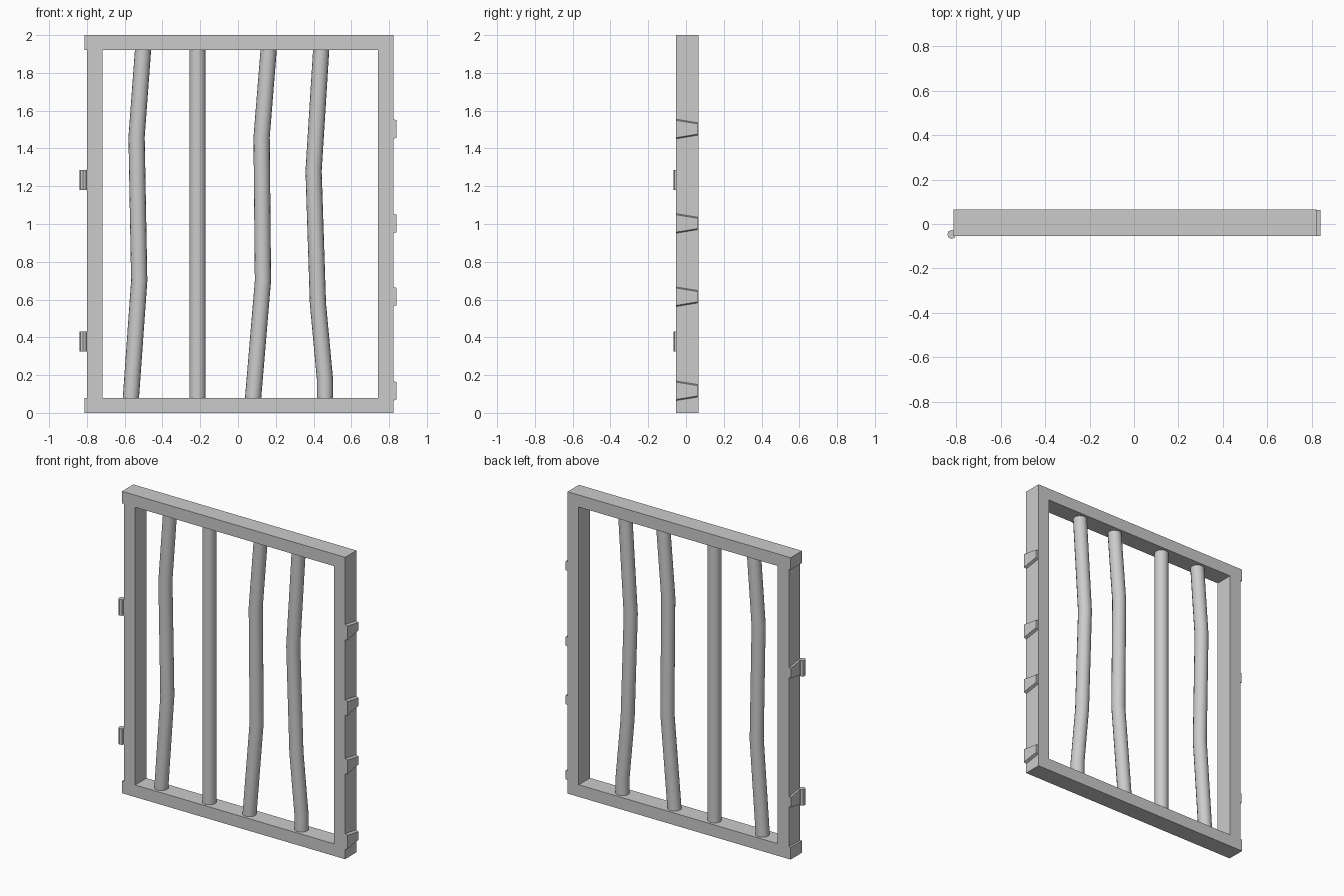
import bpy, bmesh, math
from mathutils import Vector

cube = bpy.data.objects.get("Cube")
if cube:
    bpy.data.objects.remove(cube, do_unlink=True)

grey = bpy.data.materials.new("iron grey")
grey.use_nodes = True
grey.diffuse_color = (0.6, 0.6, 0.6, 1)
grey.node_tree.nodes["Principled BSDF"].inputs["Base Color"].default_value = (0.6, 0.6, 0.6, 1)

FRONT, BACK = -0.053, 0.066
LEFT, RIGHT = -0.813, 0.822
RAIL = 0.08


def finish(name, bm):
    bmesh.ops.recalc_face_normals(bm, faces=bm.faces)
    mesh = bpy.data.meshes.new(name)
    bm.to_mesh(mesh)
    bm.free()
    mesh.materials.append(grey)
    obj = bpy.data.objects.new(name, mesh)
    bpy.context.collection.objects.link(obj)
    return obj


def box(name, x0, x1, z0, z1):
    bm = bmesh.new()
    bmesh.ops.create_cube(bm, size=1)
    for v in bm.verts:
        v.co = ((x0, x1)[v.co.x > 0], (FRONT, BACK)[v.co.y > 0], (z0, z1)[v.co.z > 0])
    return finish(name, bm)


def lug(name, x_base, x_out, z, bevel=0.0):
    """Plate on the side of the gate, taller at the front than at the back."""
    bm = bmesh.new()
    bmesh.ops.create_cube(bm, size=1)
    for v in bm.verts:
        outer, rear = v.co.x > 0, v.co.y > 0
        half = (0.033 if rear else 0.052) - (bevel if outer else 0)
        v.co = (x_out if outer else x_base, BACK - 0.004 if rear else FRONT,
                z + math.copysign(half, v.co.z))
    return finish(name, bm)


def tube(name, path, y, radius, sides, smooth=True):
    """Round bar through (x, z) points, with level rings mitred at each bend."""
    bm = bmesh.new()
    rings = []
    for x, z in path:
        rings.append([bm.verts.new((x + radius * math.cos(a), y + radius * math.sin(a), z))
                      for a in (math.tau * i / sides for i in range(sides))])
    for low, high in zip(rings, rings[1:]):
        for i in range(sides):
            j = (i + 1) % sides
            bm.faces.new((low[i], low[j], high[j], high[i]))
    bm.faces.new(rings[0])
    bm.faces.new(rings[-1])
    obj = finish(name, bm)
    if smooth:
        for p in obj.data.polygons:
            p.use_smooth = len(p.vertices) == 4
    return obj


# Frame: full-width rails, stiles between them
box("top_rail", LEFT, RIGHT, 2 - RAIL, 2)
box("bottom_rail", LEFT, RIGHT, 0, RAIL)
box("hinge_stile", -0.8, -0.717, RAIL, 2 - RAIL)
box("latch_stile", 0.74, RIGHT, RAIL, 2 - RAIL)

# Bars, mostly bent
bars = [
    [(-0.567, 0.08), (-0.523, 0.70), (-0.537, 1.46), (-0.503, 1.92)],
    [(-0.215, 0.08), (-0.215, 1.92)],
    [(0.08, 0.08), (0.132, 0.70), (0.125, 1.46), (0.162, 1.92)],
    [(0.46, 0.08), (0.46, 0.18), (0.423, 0.58), (0.40, 1.28), (0.44, 1.92)],
]
for n, path in enumerate(bars, 1):
    tube(f"bar_{n}", path, 0.007, 0.043, 16)

# Latch lugs on the +x side
for n, z in enumerate((0.117, 0.615, 1.003, 1.503), 1):
    lug(f"latch_lug_{n}", RIGHT, 0.84, z, 0.006)

# Hinge pins with their mounting plates on the -x side
for n, z in enumerate((0.378, 1.233), 1):
    lug(f"hinge_plate_{n}", -0.8, LEFT, z)
    tube(f"hinge_pin_{n}", [(-0.82, z - 0.053), (-0.82, z + 0.053)], -0.047, 0.02, 8, False)
